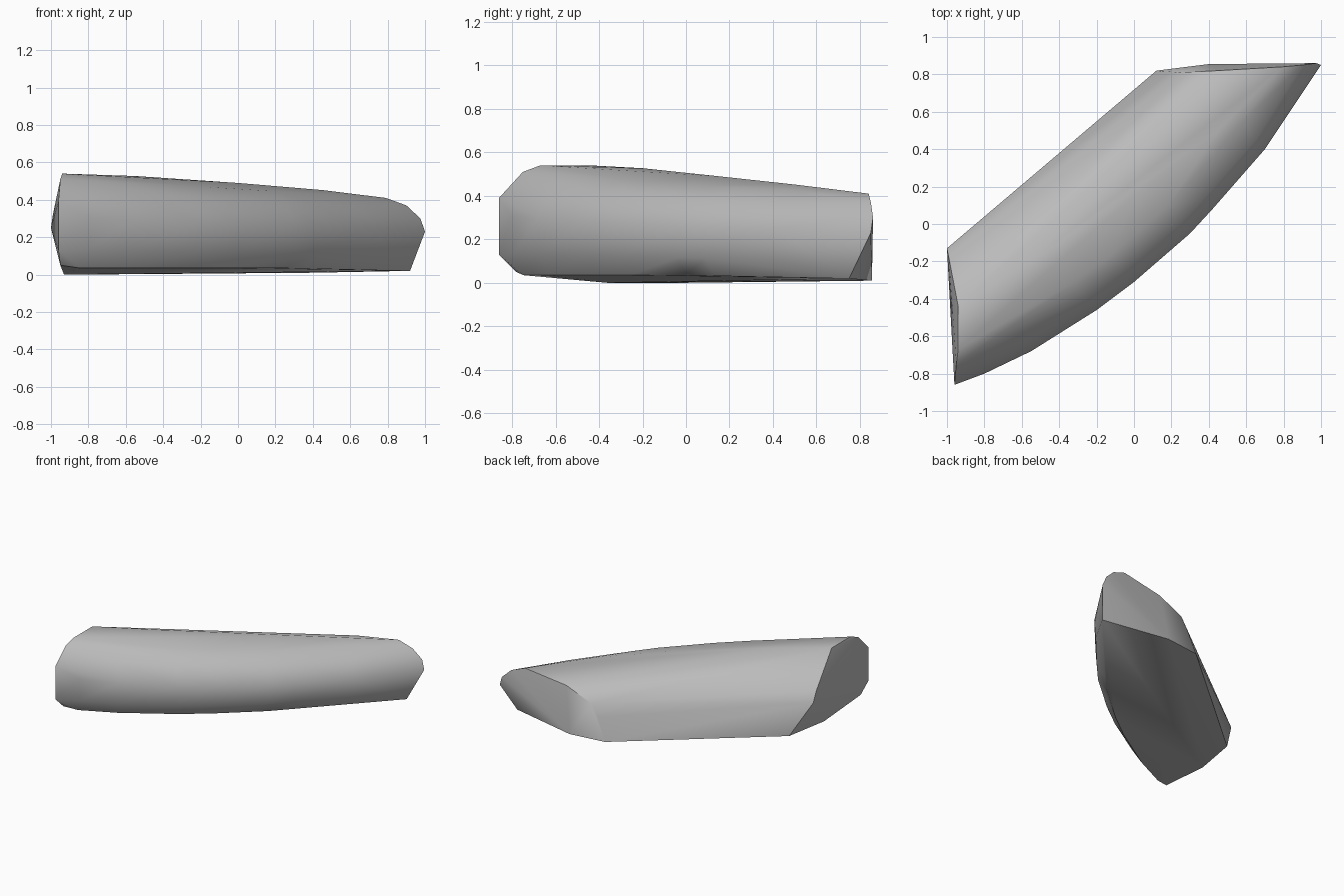
import bpy, bmesh, math
from mathutils import Vector

cube = bpy.data.objects.get("Cube")
if cube:
    bpy.data.objects.remove(cube, do_unlink=True)

# Stone colour
stone = bpy.data.materials.new("grey_stone")
stone.use_nodes = True
stone.diffuse_color = (0.5, 0.5, 0.5, 1)
bsdf = stone.node_tree.nodes["Principled BSDF"]
bsdf.inputs["Base Color"].default_value = (0.5, 0.5, 0.5, 1)
bsdf.inputs["Roughness"].default_value = 0.8

# Rim of the broken end on the right
right_end = [(-.87, -.02, 0), (-1, -.13, .25), (-.99, -.18, .32), (-.94, -.44, .54),
             (-.94, -.67, .54), (-.95, -.75, .51), (-.96, -.86, .39), (-.96, -.86, .13),
             (-.95, -.78, .05), (-.93, -.36, 0)]

# Rim of the broken end at the back
back_end = [(.12, .82, .01), (.19, .81, .18), (.245, .81, .27), (.45, .82, .36),
            (.79, .84, .41), (.9, .85, .37), (.975, .86, .3), (1, .85, .23),
            (.92, .75, .02), (.4, .855, .01)]

# Bulging front side: outline stations, each with the same rounded profile
outline = [(-.8, -.8), (-.55, -.68), (-.2, -.46), (0, -.31),
           (.3, -.05), (.42, .08), (.7, .4)]
inward = Vector((-.65, .76))
bulge = []
for x, y in outline:
    h = .485 - .065 * x
    profile = [(.07, .035), (.01, .25 * h), (0, .57 * h), (.07, .83 * h), (.19, .96 * h)]
    for inset, z in profile:
        p = Vector((x, y)) + inward * inset
        bulge.append((p.x, p.y, z))

# Slightly arched top ridge
ridge = [(-.55, -.2, .527), (0, .15, .49), (.45, .5, .452)]

# Wrap the rims, bulge and ridge in one chipped boulder
bm = bmesh.new()
for p in right_end + back_end + bulge + ridge:
    bm.verts.new(p)
hull = bmesh.ops.convex_hull(bm, input=bm.verts[:])
loose = [v for v in bm.verts if not v.link_faces]
bmesh.ops.delete(bm, geom=loose, context='VERTS')
bmesh.ops.recalc_face_normals(bm, faces=bm.faces[:])

mesh = bpy.data.meshes.new("boulder")
bm.to_mesh(mesh)
bm.free()
mesh.materials.append(stone)
boulder = bpy.data.objects.new("boulder", mesh)
bpy.context.collection.objects.link(boulder)

# Smooth sides, crisp broken edges
bpy.ops.object.select_all(action='DESELECT')
boulder.select_set(True)
bpy.context.view_layer.objects.active = boulder
bpy.ops.object.shade_smooth_by_angle(angle=math.radians(38))
